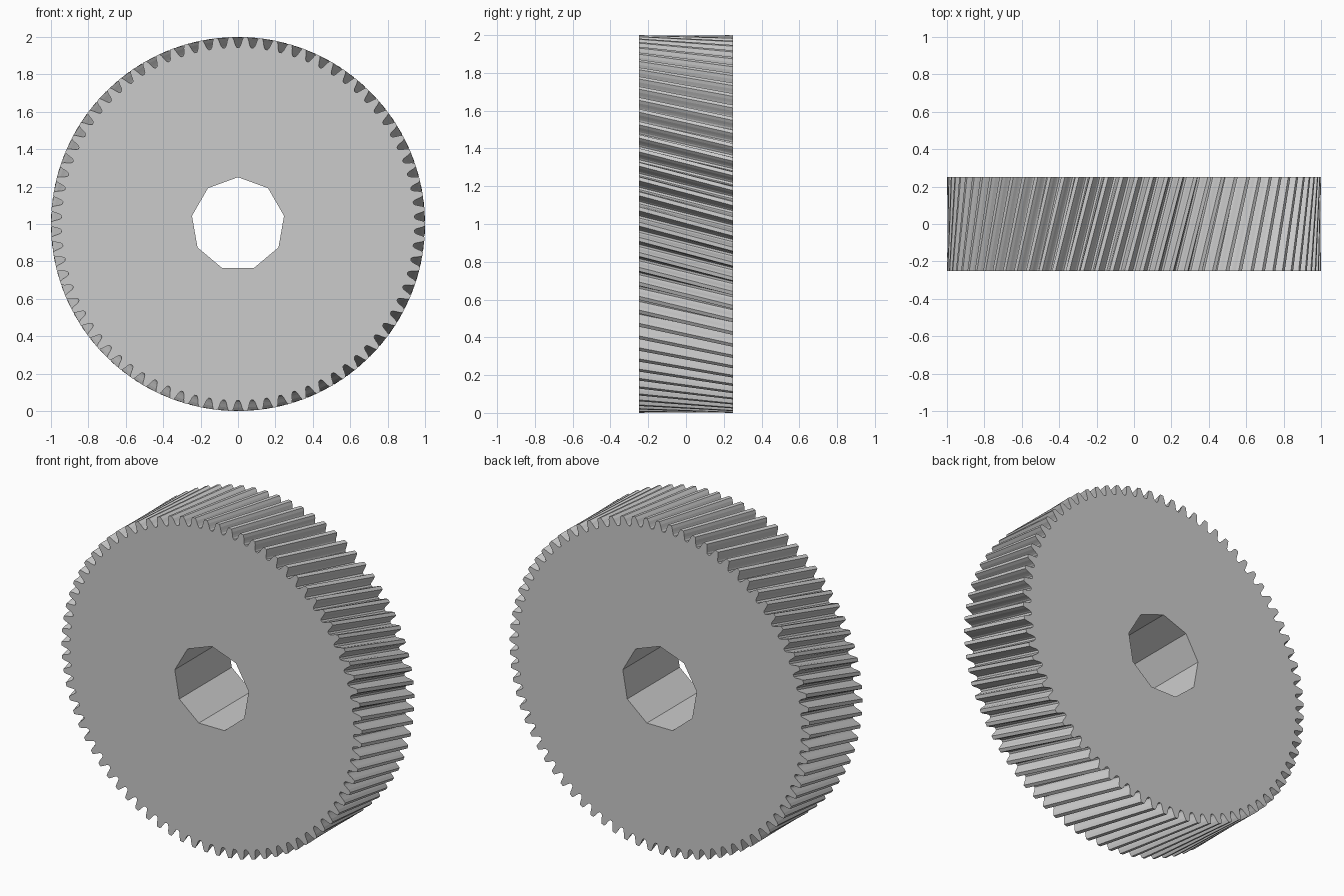
import bpy, bmesh
from math import sin, cos, tau, radians

# Remove the default cube
cube = bpy.data.objects.get("Cube")
if cube:
    bpy.data.objects.remove(cube, do_unlink=True)

TEETH = 78
WIDTH = 0.5
TWIST = 0.134        # helix turn from front to back, radians
BORE_SIDES = 9
BORE_RADIUS = 0.25
# Half of one gap: (radius, fraction of a tooth pitch from the gap centre)
HALF_GAP = [(0.944, 0.08), (0.952, 0.16), (0.965, 0.22), (0.983, 0.28), (1.0, 0.37)]


def ring(bm, polar, y, turn=0.0):
    """Closed loop of vertices; angles run clockwise from the top."""
    return [bm.verts.new((r * sin(a + turn), y, 1 + r * cos(a + turn))) for r, a in polar]


def wall(bm, front, back):
    n = len(front)
    for i in range(n):
        j = (i + 1) % n
        bm.faces.new((front[i], front[j], back[j], back[i]))


def cap(bm, outer, inner):
    """Flat annular face between the tooth outline and the bore."""
    edges = []
    for loop in (outer, inner):
        for i, v in enumerate(loop):
            w = loop[(i + 1) % len(loop)]
            edges.append(bm.edges.get((v, w)) or bm.edges.new((v, w)))
    bmesh.ops.triangle_fill(bm, edges=edges, use_beauty=True)


# Tooth outline, repeated around the rim
gap = [(r, -f) for r, f in reversed(HALF_GAP)] + HALF_GAP
outline = [(r, (k + f) * tau / TEETH) for k in range(TEETH) for r, f in gap]
bore = [(BORE_RADIUS, k * tau / BORE_SIDES) for k in range(BORE_SIDES)]

# Helical gear body: straight twisted teeth, plain bore, flat caps
bm = bmesh.new()
rims = [ring(bm, outline, y, t) for y, t in ((-WIDTH / 2, 0), (WIDTH / 2, TWIST))]
holes = [ring(bm, bore, y) for y in (-WIDTH / 2, WIDTH / 2)]
wall(bm, *rims)
wall(bm, *holes)
for rim, hole in zip(rims, holes):
    cap(bm, rim, hole)
bmesh.ops.recalc_face_normals(bm, faces=bm.faces[:])

mesh = bpy.data.meshes.new("helical_gear")
bm.to_mesh(mesh)
bm.free()
gear = bpy.data.objects.new("helical_gear", mesh)
bpy.context.scene.collection.objects.link(gear)

# Plain grey
grey = bpy.data.materials.new("plain grey")
grey.use_nodes = True
colour = (0.6, 0.6, 0.6, 1)
grey.diffuse_color = colour
grey.node_tree.nodes["Principled BSDF"].inputs["Base Color"].default_value = colour
mesh.materials.append(grey)
